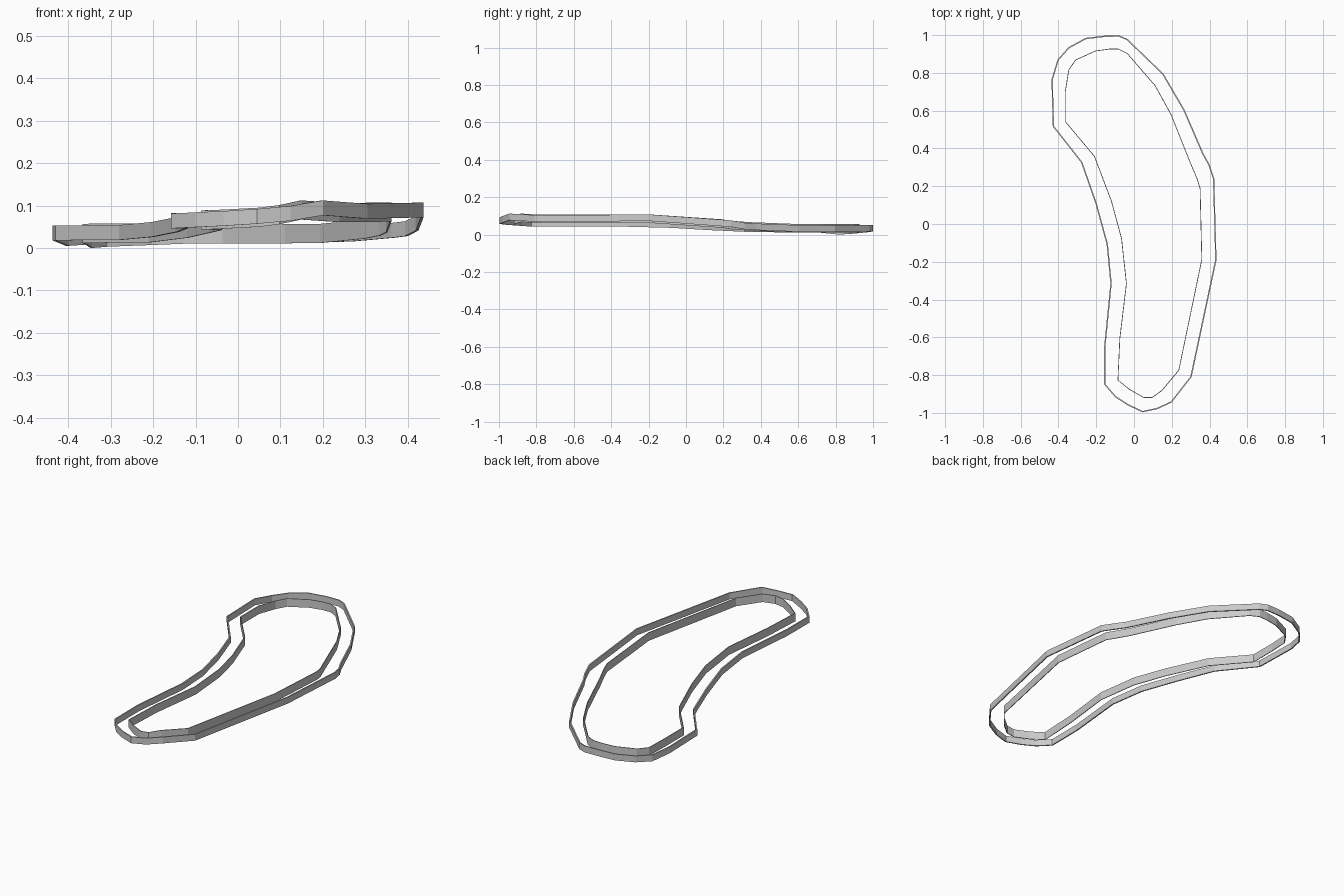
import bpy, bmesh

# Each rim: closed path of (x, y, z of lower edge), clockwise from the back
OUTER = [(-.156, .997, .017), (-.08, .999, .017), (-.035, .98, .016), (.156, .796, .013),
         (.267, .606, .015), (.368, .373, .024), (.40, .315, .028), (.425, .24, .041),
         (.437, -.19, .072), (.305, -.81, .069), (.20, -.945, .077), (.124, -.98, .064),
         (.045, -.997, .057), (-.034, -.96, .052), (-.10, -.917, .049), (-.158, -.85, .046),
         (-.158, -.648, .047), (-.125, -.315, .046), (-.145, -.108, .038), (-.204, .108, .026),
         (-.28, .325, .019), (-.43, .516, .018), (-.437, .765, .018), (-.405, .87, .005),
         (-.347, .936, .009), (-.257, .985, .014)]
INNER = [(-.204, .918, .007), (-.13, .928, .010), (-.082, .928, .011), (-.034, .904, .011),
         (.114, .733, .011), (.198, .58, .012), (.30, .325, .022), (.336, .24, .029),
         (.352, .188, .037), (.361, -.188, .062), (.239, -.775, .061), (.15, -.882, .067),
         (.098, -.92, .056), (.05, -.92, .050), (-.024, -.878, .046), (-.087, -.828, .043),
         (-.077, -.606, .044), (-.042, -.315, .042), (-.068, -.077, .036), (-.121, .119, .024),
         (-.211, .357, .013), (-.366, .542, .012), (-.366, .70, .012), (-.347, .817, 0),
         (-.31, .87, .003)]


def band(name, path, height, thickness):
    """Thin upright band along a closed path, thickened inward."""
    bm = bmesh.new()
    low = [bm.verts.new(p) for p in path]
    top = [bm.verts.new((x, y, z + height)) for x, y, z in path]
    n = len(path)
    for i in range(n):
        j = (i + 1) % n
        bm.faces.new((low[j], low[i], top[i], top[j]))
    mesh = bpy.data.meshes.new(name)
    bm.to_mesh(mesh)
    bm.free()
    obj = bpy.data.objects.new(name, mesh)
    bpy.context.collection.objects.link(obj)
    solid = obj.modifiers.new("thickness", 'SOLIDIFY')
    solid.thickness = thickness
    solid.offset = -1
    return obj


# Outer and inner edge bands
band("outer_rim", OUTER, .035, .007)
band("inner_rim", INNER, .045, .004)
